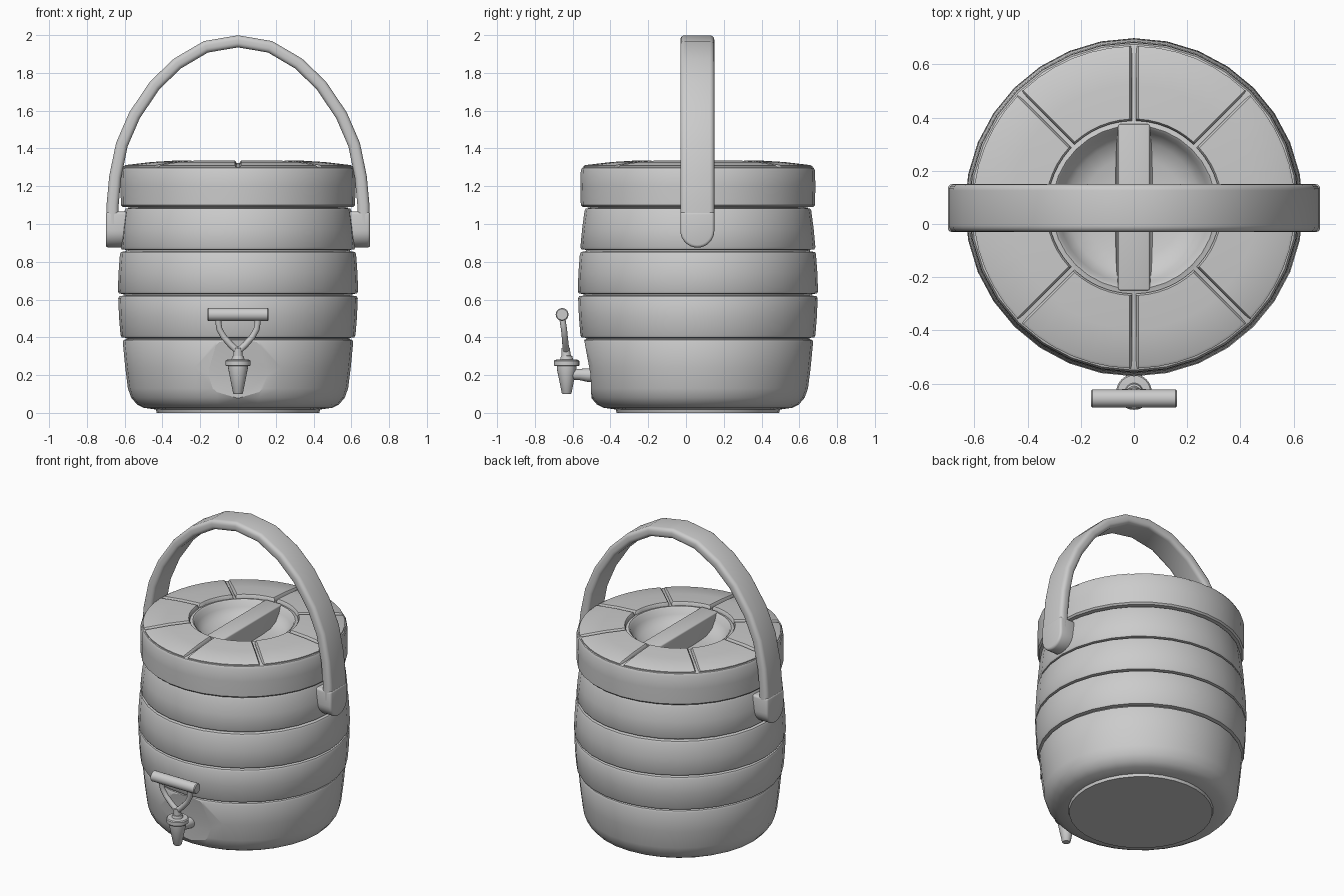
import bpy, bmesh, math
from mathutils import Vector

if "Cube" in bpy.data.objects:
    bpy.data.objects.remove(bpy.data.objects["Cube"])

CY = 0.063  # y of the jug's axis


def finish(name, bm, angle=35, bevel=0):
    bmesh.ops.remove_doubles(bm, verts=bm.verts, dist=1e-5)
    bmesh.ops.recalc_face_normals(bm, faces=bm.faces)
    me = bpy.data.meshes.new(name)
    bm.to_mesh(me)
    bm.free()
    ob = bpy.data.objects.new(name, me)
    bpy.context.collection.objects.link(ob)
    for o in bpy.context.selected_objects:
        o.select_set(False)
    ob.select_set(True)
    bpy.context.view_layer.objects.active = ob
    if bevel:
        m = ob.modifiers.new("bevel", 'BEVEL')
        m.width, m.segments, m.limit_method = bevel, 3, 'ANGLE'
        m.angle_limit = math.radians(40)
        bpy.ops.object.modifier_apply(modifier="bevel")
    bpy.ops.object.shade_smooth_by_angle(angle=math.radians(angle))
    return ob


def skin(name, rings, cap=True, **kw):
    """Bridge a list of closed rings of points."""
    bm = bmesh.new()
    vs = [[bm.verts.new(p) for p in ring] for ring in rings]
    n = len(vs[0])
    for a, b in zip(vs, vs[1:]):
        for i in range(n):
            bm.faces.new((a[i], a[(i + 1) % n], b[(i + 1) % n], b[i]))
    if cap:
        bm.faces.new(vs[0])
        bm.faces.new(vs[-1])
    return finish(name, bm, **kw)


def lathe(name, profile, y=CY, n=32, **kw):
    rings = [[(r * math.cos(2 * math.pi * i / n), y + r * math.sin(2 * math.pi * i / n), z)
              for i in range(n)] for r, z in profile]
    return skin(name, rings, **kw)


def tube(name, path, radii, n=16, **kw):
    path = [Vector(p) for p in path]
    rings = []
    for i, p in enumerate(path):
        t = (path[min(i + 1, len(path) - 1)] - path[max(i - 1, 0)]).normalized()
        u = t.cross(Vector((0, 1, 0) if abs(t.y) < 0.8 else (1, 0, 0))).normalized()
        w = t.cross(u)
        rings.append([p + radii[i] * (u * math.cos(2 * math.pi * k / n) + w * math.sin(2 * math.pi * k / n))
                      for k in range(n)])
    return skin(name, rings, **kw)


# barrel body with stacked bands and a foot
profile = [(0.43, 0), (0.435, 0.018), (0.50, 0.027), (0.535, 0.045), (0.565, 0.08), (0.583, 0.13),
           (0.597, 0.24), (0.61, 0.375), (0.605, 0.386), (0.59, 0.391)]
for z0, r0, z1, r1 in ((0.397, 0.622, 0.621, 0.634), (0.629, 0.636, 0.855, 0.625), (0.863, 0.622, 1.085, 0.600)):
    rm = (r0 + r1) / 2 + 0.002
    profile += [(r0 - 0.03, z0), (r0 - 0.006, z0 + 0.003), (r0, z0 + 0.014), (rm, (z0 + z1) / 2),
                (r1, z1 - 0.014), (r1 - 0.006, z1 - 0.003), (r1 - 0.03, z1)]
body = lathe("barrel_body", profile + [(0.57, 1.10)])

# flat tapered tap panel cut into the front of the lowest band
bands = [(-0.01, 0.195, -0.498), (0.2, 0.2, -0.505), (0.391, 0.11, -0.54)]
cutter = skin("panel_cutter", [[(-w, y, z), (w, y, z), (w, -0.8, z), (-w, -0.8, z)] for z, w, y in bands])
cutter.hide_render = True
m = body.modifiers.new("panel", 'BOOLEAN')
m.operation, m.object, m.solver = 'DIFFERENCE', cutter, 'EXACT'
bpy.context.view_layer.objects.active = body
bpy.ops.object.modifier_apply(modifier="panel")
bpy.data.objects.remove(cutter)

# lid with a sunken dish
lathe("lid", [(0.57, 1.088), (0.61, 1.09), (0.62, 1.10), (0.622, 1.20), (0.62, 1.283), (0.613, 1.297), (0.60, 1.302),
              (0.45, 1.306), (0.325, 1.312), (0.308, 1.318), (0.298, 1.31), (0.285, 1.275), (0.25, 1.235),
              (0.19, 1.212), (0.10, 1.205), (0.02, 1.204)])

# eight raised lid tiles
bm = bmesh.new()
TILE = [(0.325, 1.30), (0.325, 1.325), (0.332, 1.336), (0.46, 1.328), (0.596, 1.312), (0.606, 1.306), (0.606, 1.29)]
for k in range(8):
    grid = []
    for r, z in TILE:
        row = []
        for j in range(9):
            edge = j in (0, 8)
            g = math.asin((0.008 if edge else 0.016) / r)
            t = (max(1, min(7, j)) - 1) / 6
            a = k * math.pi / 4 + g + t * (math.pi / 4 - 2 * g)
            if edge:
                z2 = z - 0.012 if z > 1.302 else z
            else:
                z2 = z
            row.append(bm.verts.new((r * math.cos(a), CY + r * math.sin(a), z2)))
        grid.append(row)
    for a, b in zip(grid, grid[1:]):
        for j in range(8):
            bm.faces.new((a[j], a[j + 1], b[j + 1], b[j]))
    for j in (0, 8):
        bm.faces.new([row[j] for row in grid])
finish("lid_tiles", bm)

# grip bar across the dish
skin("lid_grip", [[(-w, CY + y, z), (w, CY + y, z), (w, CY - y, z), (-w, CY - y, z)]
                  for z, w, y in ((1.2, 0.07, 0.24), (1.26, 0.062, 0.29), (1.322, 0.06, 0.315))], bevel=0.008)

# carrying handle: rounded strap swept over the top
half = [(0.665, 1.0), (0.664, 1.10), (0.65, 1.25), (0.615, 1.42), (0.548, 1.575),
        (0.44, 1.735), (0.32, 1.85), (0.17, 1.938)]
path = [Vector((x, 0, z)) for x, z in half] + [Vector((0, 0, 1.967))] + [Vector((-x, 0, z)) for x, z in half[::-1]]
section = []
for sx, sy, a0 in ((1, 1, 0), (-1, 1, 90), (-1, -1, 180), (1, -1, 270)):
    for s in range(5):
        a = math.radians(a0 + 22.5 * s)
        section.append((sx * 0.008 + 0.024 * math.cos(a), sy * 0.066 + 0.024 * math.sin(a)))
rings = []
for i, p in enumerate(path):
    t = (path[min(i + 1, len(path) - 1)] - path[max(i - 1, 0)]).normalized()
    nrm = Vector((t.z, 0, -t.x))
    rings.append([p + nrm * a + Vector((0, CY - 0.003 + b, 0)) for a, b in section])
skin("handle", rings)

# pivot bosses at the handle ends
for side, label in ((-1, "left"), (1, "right")):
    outline = [(0.09 * math.cos(a), 0.965 + 0.09 * math.sin(a))
               for a in (math.pi * (1 + i / 16) for i in range(17))] + [(0.09, 1.065), (-0.09, 1.065)]
    skin(label + "_handle_boss", [[(side * x, CY - 0.003 + y, z) for y, z in outline] for x in (0.58, 0.70)],
         bevel=0.015)

# tap: spout, collar and feed pipe
TY = -0.632
lathe("tap_spout", [(0.022, 0.10), (0.026, 0.105), (0.045, 0.20), (0.052, 0.235), (0.052, 0.247), (0.062, 0.247),
                    (0.067, 0.252), (0.067, 0.275), (0.062, 0.281), (0.034, 0.283), (0.03, 0.30), (0.02, 0.305)],
      y=TY, n=24)
tube("tap_pipe", [(0, -0.63, 0.205), (0, -0.56, 0.203), (0, -0.52, 0.2), (0, -0.47, 0.2)],
     [0.028, 0.03, 0.036, 0.038])

# forked tap lever with a crossbar
tube("lever_stem", [(0, TY, 0.28), (0, TY - 0.003, 0.31), (0, TY - 0.006, 0.345)], [0.028, 0.024, 0.022])
for side, label in ((-1, "left"), (1, "right")):
    tube(label + "_lever_fork", [(side * x, y, z) for x, y, z in
                                 ((0, TY - 0.004, 0.325), (0.04, TY - 0.006, 0.362), (0.078, TY - 0.01, 0.405),
                                  (0.099, TY - 0.014, 0.445), (0.104, TY - 0.02, 0.48), (0.104, TY - 0.023, 0.52))],
         [0.018, 0.017, 0.016, 0.016, 0.016, 0.016], n=12)
tube("lever_crossbar", [(x, -0.656, 0.521) for x in (-0.162, -0.157, 0.157, 0.162)],
     [0.029, 0.034, 0.034, 0.029], n=20)
